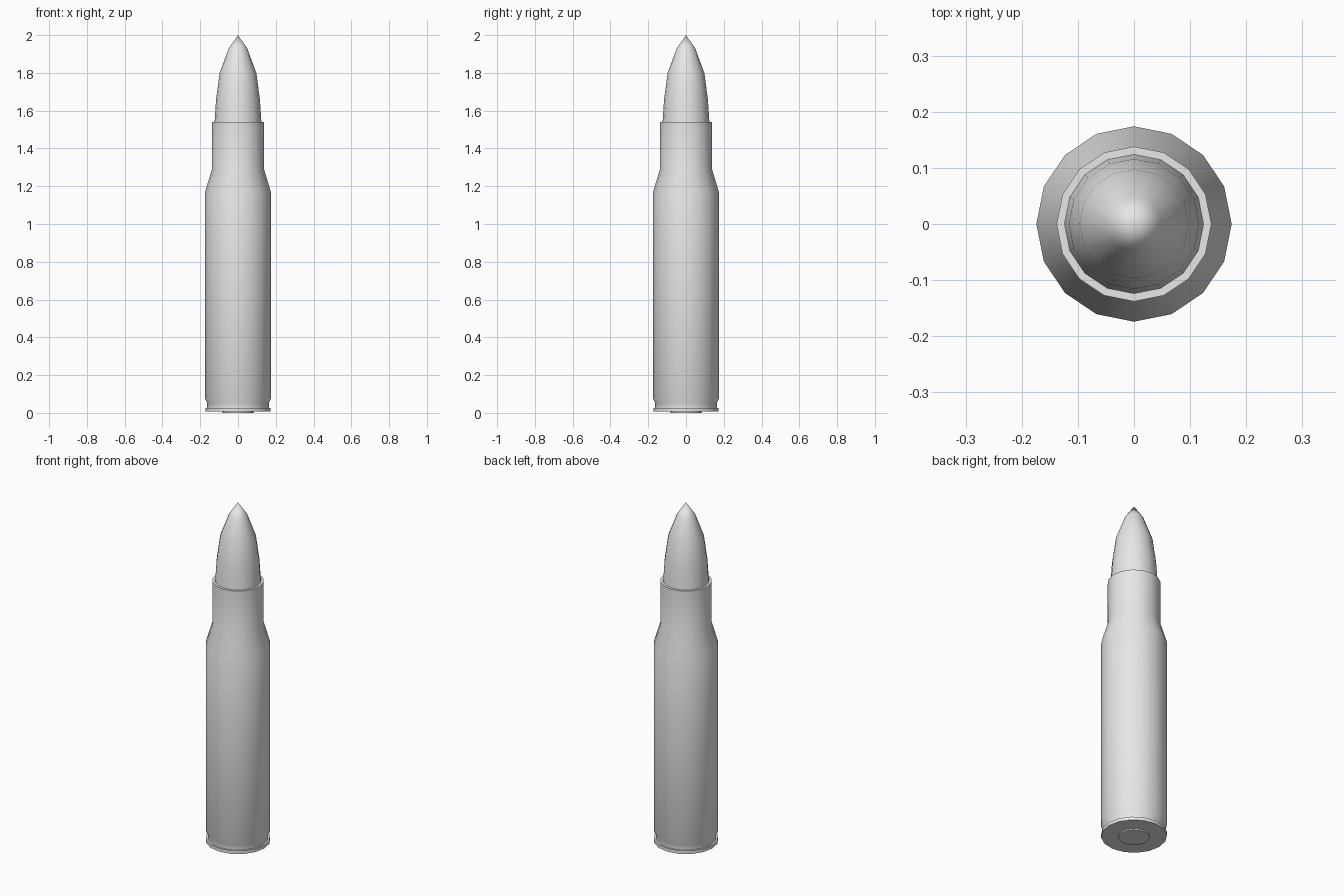
import bpy, bmesh, math

if "Cube" in bpy.data.objects:
    bpy.data.objects.remove(bpy.data.objects["Cube"])

SIDES = 16

grey = bpy.data.materials.new("plain grey")
grey.diffuse_color = (0.8, 0.8, 0.8, 1)
grey.use_nodes = True
grey.node_tree.nodes["Principled BSDF"].inputs["Base Color"].default_value = grey.diffuse_color


def lathe(name, profile):
    """Spin (radius, height) points around z; radius 0 closes to a point."""
    bm = bmesh.new()
    rings = []
    for r, z in profile:
        if r == 0:
            rings.append([bm.verts.new((0, 0, z))] * SIDES)
        else:
            rings.append([bm.verts.new((r * math.cos(a), r * math.sin(a), z))
                          for a in (2 * math.pi * i / SIDES for i in range(SIDES))])
    for low, high in zip(rings, rings[1:]):
        for i in range(SIDES):
            j = (i + 1) % SIDES
            corners = list(dict.fromkeys((low[i], low[j], high[j], high[i])))
            bm.faces.new(corners)
    bmesh.ops.recalc_face_normals(bm, faces=bm.faces)
    mesh = bpy.data.meshes.new(name)
    bm.to_mesh(mesh)
    bm.free()
    mesh.materials.append(grey)
    obj = bpy.data.objects.new(name, mesh)
    bpy.context.collection.objects.link(obj)
    bpy.ops.object.select_all(action='DESELECT')
    obj.select_set(True)
    bpy.context.view_layer.objects.active = obj
    bpy.ops.object.shade_smooth_by_angle(angle=math.radians(35))
    return obj


# Case: base, rim, extractor groove, body, shoulder, neck, mouth
lathe("case", [(0, 0.007), (0.173, 0.007), (0.173, 0.026), (0.163, 0.026),
               (0.163, 0.052), (0.174, 0.075), (0.174, 1.17), (0.138, 1.29),
               (0.138, 1.54), (0.124, 1.54)])

# Pointed tip seated in the mouth
lathe("bullet", [(0.124, 1.54), (0.116, 1.66), (0.097, 1.80), (0.049, 1.93), (0, 2.0)])

# Small raised disc in the centre of the base
lathe("primer", [(0, 0), (0.082, 0), (0.082, 0.007)])
